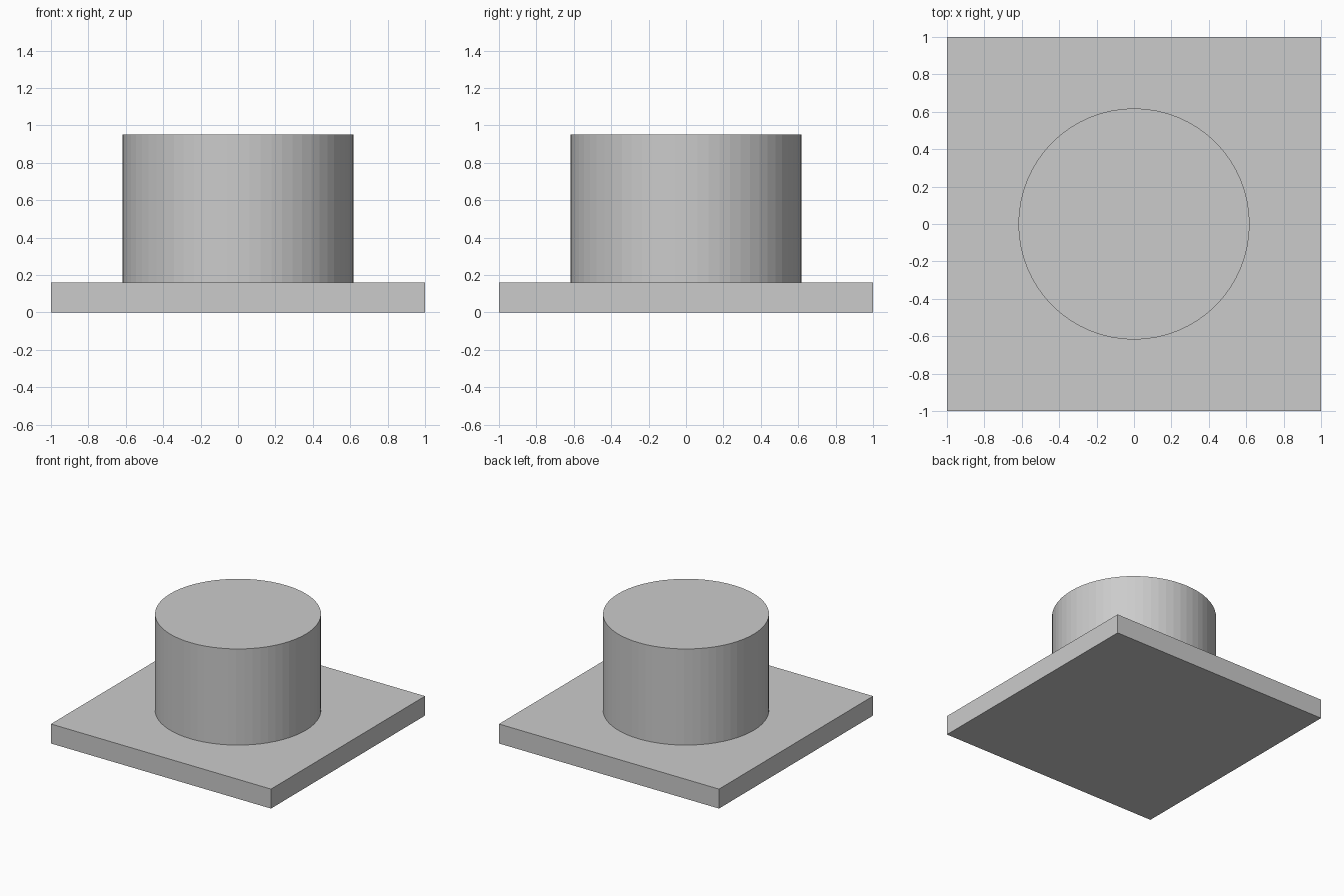
import bpy

if "Cube" in bpy.data.objects:
    bpy.data.objects.remove(bpy.data.objects["Cube"])

PLATE_H = 0.16
TOP_Z = 0.95
RADIUS = 0.618

# Square base plate
bpy.ops.mesh.primitive_cube_add(size=1, location=(0, 0, PLATE_H / 2))
plate = bpy.context.object
plate.name = "base_plate"
plate.scale = (2, 2, PLATE_H)
bpy.ops.object.transform_apply(location=False, rotation=False, scale=True)

# Round stud standing on the plate, flat-faceted sides
bpy.ops.mesh.primitive_cylinder_add(
    vertices=64, radius=RADIUS, depth=TOP_Z - PLATE_H,
    location=(0, 0, (TOP_Z + PLATE_H) / 2))
bpy.context.object.name = "round_stud"
